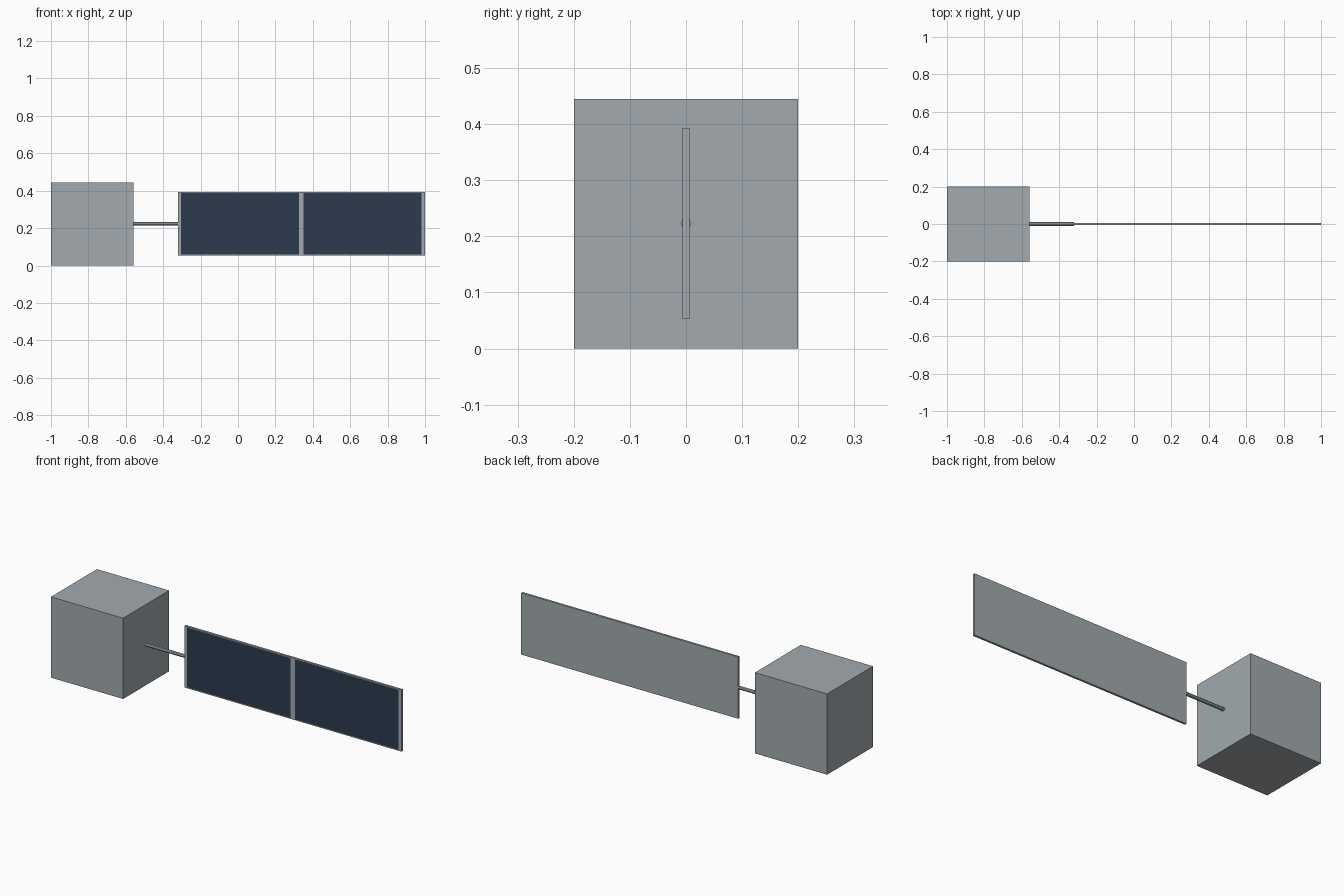
import bpy, bmesh, math
from mathutils import Matrix, Vector

if "Cube" in bpy.data.objects:
    bpy.data.objects.remove(bpy.data.objects["Cube"])


def material(name, color):
    mat = bpy.data.materials.new(name)
    mat.use_nodes = True
    mat.diffuse_color = color
    mat.node_tree.nodes["Principled BSDF"].inputs["Base Color"].default_value = color
    return mat


grey = material("metal grey", (0.36, 0.40, 0.42, 1))
navy = material("solar navy", (0.025, 0.042, 0.076, 1))


def finish(name, bm, *mats):
    mesh = bpy.data.meshes.new(name)
    bm.to_mesh(mesh)
    bm.free()
    for mat in mats:
        mesh.materials.append(mat)
    obj = bpy.data.objects.new(name, mesh)
    bpy.context.collection.objects.link(obj)
    return obj


def box(low, high):
    low, high = Vector(low), Vector(high)
    bm = bmesh.new()
    place = Matrix.Translation((low + high) / 2) @ Matrix.Diagonal((*(high - low), 1))
    bmesh.ops.create_cube(bm, size=1, matrix=place)
    return bm


# Body
finish("body", box((-1, -0.2, 0), (-0.56, 0.2, 0.445)), grey)

# Boom joining body and panel
start, end, mid_z = -0.56, -0.322, 0.223
bm = bmesh.new()
place = Matrix.Translation(((start + end) / 2, 0, mid_z)) @ Matrix.Rotation(math.pi / 2, 4, "Y")
bmesh.ops.create_cone(bm, cap_ends=True, segments=8, radius1=0.0095, radius2=0.0095,
                      depth=end - start, matrix=place)
finish("boom", bm, grey)

# Panel, cut into a frame and two solar cells on the front
cells = [(-0.306, 0.325), (0.351, 0.982)]
cell_low, cell_high = 0.058, 0.388
bm = box((end, -0.006, 0.053), (1, 0.006, 0.393))
cuts = [((x, 0, 0), (1, 0, 0)) for pair in cells for x in pair]
cuts += [((0, 0, z), (0, 0, 1)) for z in (cell_low, cell_high)]
for point, normal in cuts:
    bmesh.ops.bisect_plane(bm, geom=bm.verts[:] + bm.edges[:] + bm.faces[:],
                           plane_co=point, plane_no=normal)
bm.normal_update()
for face in bm.faces:
    c = face.calc_center_median()
    in_cell = any(a < c.x < b for a, b in cells) and cell_low < c.z < cell_high
    face.material_index = int(face.normal.y < -0.5 and in_cell)
finish("solar_panel", bm, grey, navy)
